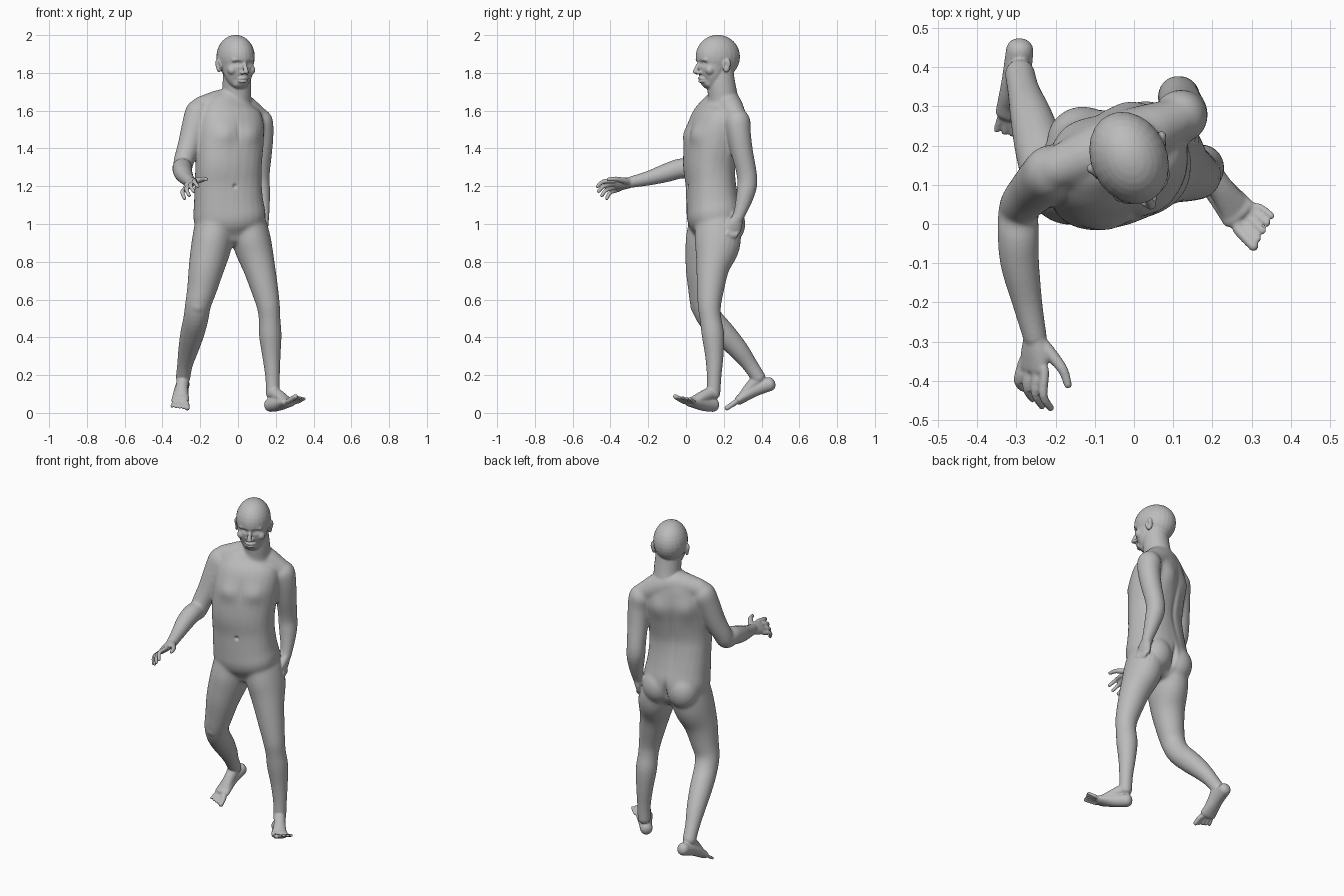
import bpy
import bmesh
from math import sin, cos, pi, radians, exp, copysign
from mathutils import Vector, Matrix

cube = bpy.data.objects.get("Cube")
if cube:
    bpy.data.objects.remove(cube, do_unlink=True)

bm = bmesh.new()
X = Vector((1, 0, 0))
Y = Vector((0, 1, 0))


def spline(a, b, c, d, t):
    """Catmull-Rom blend of four sections."""
    return [0.5 * (2 * q + (r - p) * t + (2 * p - 5 * q + 4 * r - s) * t * t
                   + (3 * q - p - 3 * r + s) * t ** 3) for p, q, r, s in zip(a, b, c, d)]


def tube(points, side=X, dome=0.8, steps=4, n=24, square=1.0):
    """Round-ended loft. Each point: x, y, z, half width [, half depth [, yaw]]."""
    pts = [list(p) + ([p[3]] if len(p) == 4 else []) for p in points]
    ext = [pts[0]] + pts + [pts[-1]]
    rows = [spline(*ext[i:i + 4], k / steps) for i in range(len(pts) - 1) for k in range(steps)]
    rows.append(pts[-1])
    centres = [Vector(r[:3]) for r in rows]
    last = len(rows) - 1
    rings = []

    def ring(i, scale=1.0, push=0.0):
        tan = (centres[min(i + 1, last)] - centres[max(i - 1, 0)]).normalized()
        r = rows[i]
        s = Vector((cos(radians(r[5])), sin(radians(r[5])), 0)) if len(r) > 5 else side
        u = (s - tan * s.dot(tan)).normalized()
        v = tan.cross(u)
        c = centres[i] + tan * push * dome * min(r[3], r[4])
        loop = []
        for k in range(n):
            a = 2 * pi * k / n
            p, q = (copysign(abs(f) ** square, f) for f in (cos(a), sin(a)))
            loop.append(bm.verts.new(c + scale * (u * r[3] * p + v * r[4] * q)))
        rings.append(loop)

    angles = [radians(a) for a in (80, 55, 30)]
    for a in angles:
        ring(0, cos(a), -sin(a))
    for i in range(last + 1):
        ring(i)
    for a in reversed(angles):
        ring(last, cos(a), sin(a))
    for lo, hi in zip(rings, rings[1:]):
        for k in range(n):
            j = (k + 1) % n
            bm.faces.new((lo[k], lo[j], hi[j], hi[k]))
    bm.faces.new(list(reversed(rings[0])))
    bm.faces.new(rings[-1])


def frame(x, y, yaw):
    """Local space: +x is the model's left, -y is forward."""
    return Matrix.Translation((x, y, 0)) @ Matrix.Rotation(radians(yaw), 4, 'Z')


def ball(space, pos, radii):
    m = space @ Matrix.Translation(pos) @ Matrix.Diagonal((*radii, 1))
    bmesh.ops.create_uvsphere(bm, u_segments=24, v_segments=16, radius=1, matrix=m)


def local_tube(space, points, side=X, **kw):
    tube([(*(space @ Vector(p[:3])), *p[3:]) for p in points], space.to_3x3() @ side, **kw)


HEAD = frame(-0.01, 0.163, 25)
CHEST = frame(-0.045, 0.145, 21)
HIPS = frame(-0.045, 0.15, 5)

# Torso: pelvis, waist, chest, shoulder line and neck
tube([(-.035, .15, .925, .12, .095, 5), (-.04, .153, .975, .172, .13, 5),
      (-.045, .15, 1.04, .192, .145, 5), (-.05, .14, 1.12, .184, .137, 8),
      (-.052, .13, 1.22, .178, .128, 12), (-.05, .123, 1.32, .178, .13, 18),
      (-.045, .142, 1.45, .184, .134, 21), (-.042, .168, 1.55, .18, .128, 22),
      (-.04, .187, 1.62, .15, .1, 22), (-.03, .195, 1.67, .09, .075, 22)], dome=0.5, square=0.85)
tube([(-.2, .14, 1.62, .055), (-.03, .207, 1.64, .078), (.11, .268, 1.565, .055)],
     Vector((-.37, .93, 0)))
tube([(-.02, .205, 1.6, .088), (-.008, .193, 1.69, .078), (-.006, .183, 1.76, .075),
      (-.008, .178, 1.82, .072)])
for s in (-1, 1):
    ball(HIPS, (s * .08, .07, 1.0), (.092, .088, .105))           # buttock

# Head: skull, jaw and face
ball(HEAD, (0, .006, 1.885), (.097, .122, .116))
local_tube(HEAD, [(0, -.06, 1.737, .042, .032), (0, -.045, 1.757, .061, .053),
                  (0, -.032, 1.79, .076, .073), (0, -.018, 1.84, .086, .093),
                  (0, -.003, 1.89, .092, .11)], dome=0.5)
local_tube(HEAD, [(0, -.104, 1.855, .009), (0, -.117, 1.828, .011), (0, -.126, 1.805, .0135)])
local_tube(HEAD, [(-.055, -.087, 1.869, .011), (0, -.104, 1.872, .012), (.055, -.087, 1.869, .011)], Y)
for z, y in ((1.77, -.1), (1.756, -.097)):
    local_tube(HEAD, [(-.026, y + .013, z, .006), (0, y, z, .009), (.026, y + .013, z, .006)], Y)
for s in (-1, 1):
    ball(HEAD, (s * .014, -.11, 1.8), (.01, .014, .009))          # nostril wing
    ball(HEAD, (s * .055, -.066, 1.815), (.024, .025, .026))      # cheekbone
    ball(HEAD, (s * .095, .012, 1.838), (.012, .022, .037))       # ear
    ball(HEAD, (s * .1, .02, 1.85), (.011, .014, .026))           # ear rim


def hand(wrist, index, pinky, index_tip, pinky_tip, bend, thumb):
    """Flat palm, four bent fingers and a thumb."""
    wrist, index, pinky, index_tip, pinky_tip, bend = map(
        Vector, (wrist, index, pinky, index_tip, pinky_tip, bend))
    across = index - pinky
    mid = (index + pinky) / 2
    tube([(*wrist, .03, .026), (*wrist.lerp(mid, .5), .04, .023), (*mid, .043, .017)], across)
    for k in range(4):
        base, tip = index.lerp(pinky, k / 3), index_tip.lerp(pinky_tip, k / 3)
        if k in (1, 2):
            tip += (tip - base) * 0.14
        start = base.lerp(wrist, .2)
        tube([(*start, .012), (*base, .0125), (*(base.lerp(tip, .55) + bend), .0115), (*tip, .0095)],
             across, n=12)
    tube(thumb, across, n=12)


# Arms: the right reaches forward, the left swings back
tube([(-.183, .15, 1.635, .045), (-.206, .135, 1.598, .07), (-.228, .115, 1.53, .068),
      (-.258, .085, 1.42, .061), (-.285, .055, 1.34, .055), (-.295, .03, 1.292, .052),
      (-.295, -.025, 1.295, .054), (-.291, -.1, 1.272, .05), (-.272, -.2, 1.242, .038),
      (-.252, -.29, 1.222, .03)])
hand((-.252, -.285, 1.222), (-.228, -.38, 1.23), (-.285, -.357, 1.182),
     (-.212, -.47, 1.198), (-.282, -.42, 1.134), (-.012, -.008, .012),
     [(-.235, -.305, 1.225, .018), (-.205, -.34, 1.232, .016), (-.18, -.374, 1.238, .013),
      (-.168, -.412, 1.236, .01)])
tube([(.1, .262, 1.585, .045), (.115, .272, 1.55, .068), (.125, .28, 1.48, .064),
      (.122, .297, 1.38, .059), (.116, .317, 1.29, .055), (.114, .325, 1.23, .054),
      (.119, .32, 1.18, .052), (.129, .299, 1.1, .041), (.137, .275, 1.03, .03)])
hand((.137, .274, 1.035), (.145, .222, .97), (.132, .274, .965),
     (.142, .205, .92), (.13, .245, .92), (.012, .004, 0),
     [(.14, .25, 1.02, .018), (.143, .222, .99, .015), (.143, .2, .965, .012),
      (.142, .19, .945, .01)])

# Legs: the left planted on its heel, the right trailing with a bent knee
tube([(.04, .165, 1.05, .09, .1), (.057, .168, .98, .1, .12), (.08, .165, .88, .101, .12),
      (.112, .142, .77, .086, .089), (.14, .13, .66, .073), (.16, .124, .57, .062),
      (.167, .13, .5, .057), (.171, .143, .41, .059), (.177, .15, .3, .048),
      (.183, .149, .19, .038), (.184, .145, .1, .036)])
tube([(-.125, .15, 1.05, .095, .12), (-.125, .14, .98, .107, .13), (-.142, .122, .88, .107, .128),
      (-.167, .096, .77, .095, .1), (-.19, .09, .66, .08), (-.211, .093, .575, .069),
      (-.223, .128, .5, .066), (-.242, .2, .42, .063), (-.263, .277, .335, .053),
      (-.281, .338, .255, .041), (-.291, .384, .185, .038)])
ball(Matrix(), (.162, .093, .56), (.04, .03, .045))               # left kneecap
ball(Matrix(), (-.212, .054, .57), (.042, .032, .045))            # right kneecap


def foot(ankle, heel, middle, sole, big, little, big_tip, little_tip):
    """Heel-to-ball wedge, sloping instep and five toes."""
    big, little, big_tip, little_tip = map(Vector, (big, little, big_tip, little_tip))
    across = little - big
    tube([(*heel, .035, .037), (*middle, .038, .036), (*sole, .048, .024)], across)
    tube([(*ankle, .034), (*Vector(ankle).lerp(Vector(sole), .45), .033, .031),
          (*sole, .042, .018)], across)
    for k in range(5):
        t = k / 4
        r = .0145 if k == 0 else .0095
        base, tip = big.lerp(little, t), big_tip.lerp(little_tip, t)
        tube([(*Vector(sole).lerp(base, .6), r), (*base, r), (*tip, r * .9)], across, n=12)


foot((.184, .143, .11), (.17, .145, .042), (.215, .09, .047), (.268, .025, .056),
     (.266, -.014, .062), (.318, .044, .058), (.306, -.058, .087), (.352, .02, .076))
foot((-.291, .382, .18), (-.291, .445, .153), (-.3, .362, .122), (-.306, .28, .066),
     (-.273, .252, .05), (-.338, .275, .058), (-.268, .215, .024), (-.35, .24, .034))

# Fuse all parts into one skin
bmesh.ops.recalc_face_normals(bm, faces=bm.faces)
mesh = bpy.data.meshes.new("body")
bm.to_mesh(mesh)
bm.free()
body = bpy.data.objects.new("body", mesh)
bpy.context.collection.objects.link(body)
bpy.context.view_layer.objects.active = body
body.select_set(True)


def modify(name, kind, **settings):
    mod = body.modifiers.new(name, kind)
    for key, value in settings.items():
        setattr(mod, key, value)
    bpy.ops.object.modifier_apply(modifier=name)


modify("fuse", 'REMESH', mode='VOXEL', voxel_size=0.005)
modify("relax", 'SMOOTH', factor=0.5, iterations=3)

# Blend the joints of torso and limbs; head, hands and feet stay crisp
group = body.vertex_groups.new(name="torso")
palm = Vector((.138, .24, .95))
for v in body.data.vertices:
    x, y, z = v.co
    ramps = ((z - .45) / .3, (1.7 - z) / .04, (y + .15) / .1, ((v.co - palm).length - .07) / .04)
    group.add([v.index], max(0, min(1, *ramps)), 'REPLACE')
modify("blend", 'SMOOTH', factor=0.5, iterations=60, vertex_group="torso")
body.vertex_groups.clear()


def press(space, pos, radii, push):
    """Soft dent or swelling that moves the skin along a local direction."""
    inverse = space.inverted()
    shift = space.to_3x3() @ Vector(push)
    local = Vector(pos)
    centre = space @ local
    reach = 6 * max(radii) ** 2
    for v in body.data.vertices:
        if (v.co - centre).length_squared < reach:
            q = inverse @ v.co - local
            v.co += shift * exp(-sum((c / r) ** 2 for c, r in zip(q, radii)))


for s in (-1, 1):
    press(HEAD, (s * .034, -.1, 1.85), (.019, .035, .011), (0, .017, 0))        # eye socket
    press(HEAD, (s * .034, -.085, 1.848), (.011, .03, .006), (0, -.008, 0))     # eyelid
    press(HEAD, (s * .107, .004, 1.84), (.012, .01, .017), (-s * .01, 0, 0))    # ear hollow
    press(CHEST, (s * .08, -.13, 1.475), (.06, .08, .05), (0, -.014, 0))        # pectoral
    press(CHEST, (s * .085, .13, 1.51), (.05, .07, .07), (0, .01, 0))           # shoulder blade
press(HEAD, (0, -.1, 1.763), (.024, .02, .004), (0, .006, 0))                   # mouth
press(frame(-.052, .13, 12), (.01, -.13, 1.2), (.01, .03, .01), (0, .012, 0))   # navel
press(CHEST, (0, -.14, 1.49), (.014, .04, .06), (0, .005, 0))                   # breastbone
press(CHEST, (0, .13, 1.36), (.018, .06, .17), (0, -.01, 0))                    # spine
press(HIPS, (0, .15, .99), (.012, .06, .06), (0, -.02, 0))                      # cleft

# Plain grey skin
grey = bpy.data.materials.new("plain grey")
grey.use_nodes = True
grey.diffuse_color = (0.5, 0.5, 0.5, 1)
grey.node_tree.nodes["Principled BSDF"].inputs["Base Color"].default_value = (0.5, 0.5, 0.5, 1)
body.data.materials.append(grey)
bpy.ops.object.shade_smooth()
